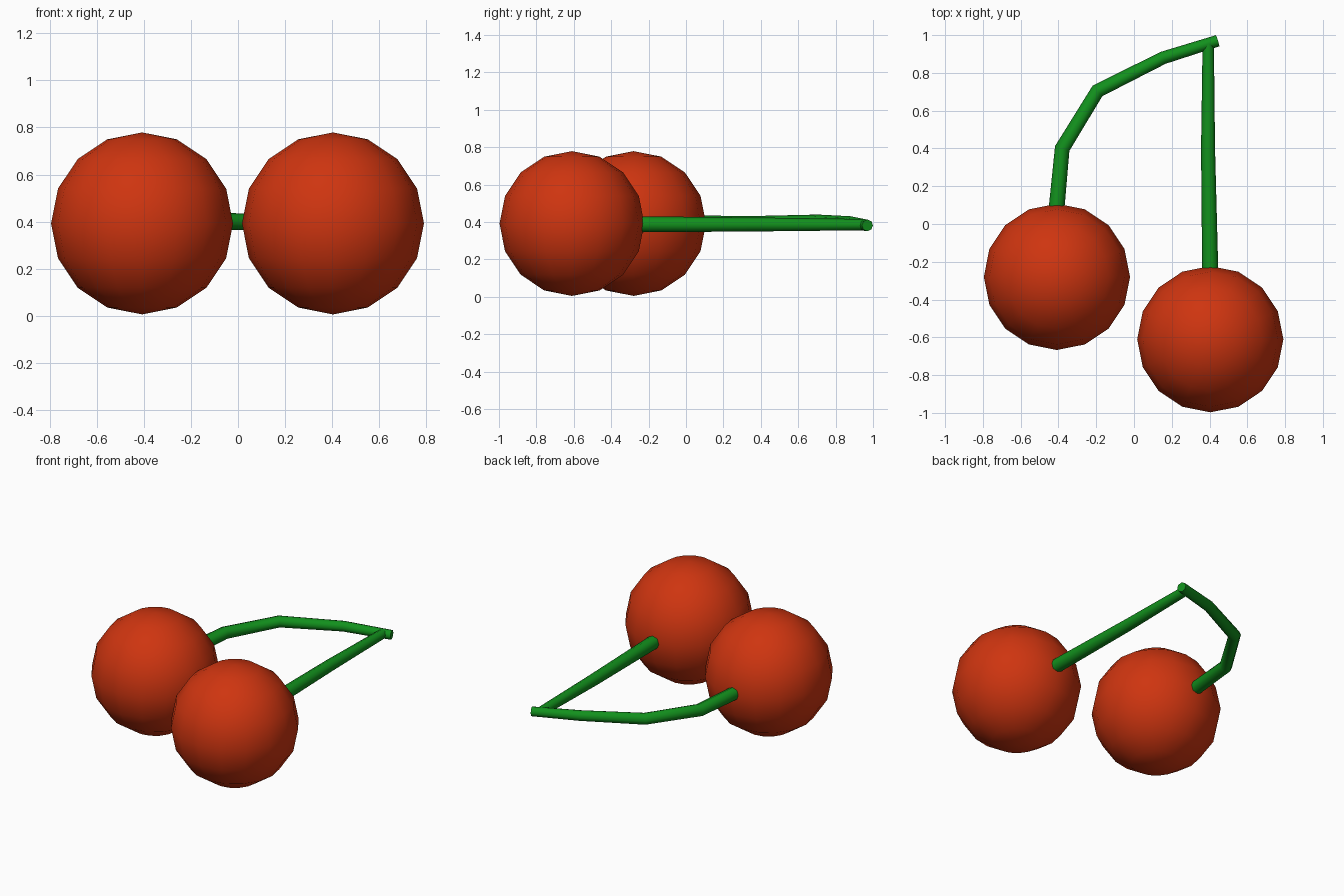
import bpy
from math import radians

if "Cube" in bpy.data.objects:
    bpy.data.objects.remove(bpy.data.objects["Cube"])


def material(name, color):
    m = bpy.data.materials.new(name)
    m.diffuse_color = color
    m.use_nodes = True
    m.node_tree.nodes["Principled BSDF"].inputs["Base Color"].default_value = m.diffuse_color
    return m


red = material("cherry_red", (0.62, 0.035, 0.005, 1))
green = material("stem_green", (0.006, 0.28, 0.012, 1))


def fruit(name, x, y):
    bpy.ops.mesh.primitive_uv_sphere_add(segments=16, ring_count=8, radius=0.387,
                                         location=(x, y, 0.392))
    ob = bpy.context.object
    ob.name = name
    ob.data.materials.append(red)
    bpy.ops.object.shade_smooth()


def stem(name, points):
    # tapered tube along (x, y, z, radius) points
    cu = bpy.data.curves.new(name, 'CURVE')
    cu.dimensions = '3D'
    cu.bevel_depth = 1.0
    cu.bevel_resolution = 2
    cu.use_fill_caps = True
    sp = cu.splines.new('POLY')
    sp.points.add(len(points) - 1)
    for p, (x, y, z, r) in zip(sp.points, points):
        p.co = (x, y, z, 1)
        p.radius = r
    ob = bpy.data.objects.new(name, cu)
    bpy.context.collection.objects.link(ob)
    cu.materials.append(green)
    bpy.ops.object.select_all(action='DESELECT')
    bpy.context.view_layer.objects.active = ob
    ob.select_set(True)
    bpy.ops.object.convert(target='MESH')
    bpy.ops.object.shade_smooth_by_angle(angle=radians(50))


# Two cherries
fruit("left_cherry", -0.408, -0.28)
fruit("right_cherry", 0.404, -0.61)

# Bent stem and straight stem, meeting at the tip
stem("left_stem", [(-0.413, 0.05, 0.392, 0.042), (-0.38, 0.40, 0.393, 0.040),
                   (-0.193, 0.705, 0.402, 0.038), (0.155, 0.88, 0.397, 0.034),
                   (0.443, 0.97, 0.382, 0.031)])
stem("right_stem", [(0.404, -0.28, 0.388, 0.043), (0.392, 0.40, 0.387, 0.037),
                    (0.393, 0.955, 0.386, 0.030)])
